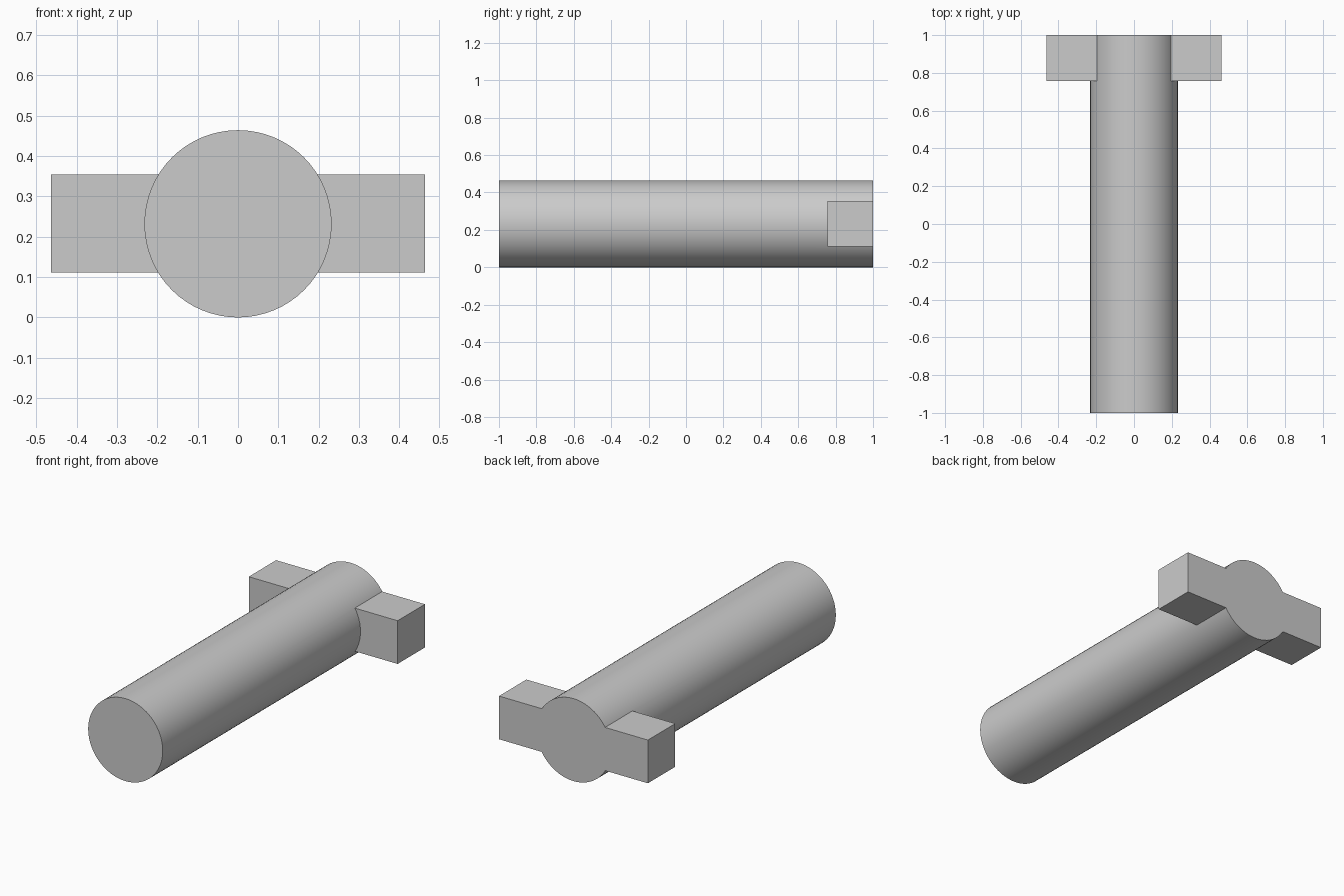
import bpy
import math

cube = bpy.data.objects.get("Cube")
if cube:
    bpy.data.objects.remove(cube, do_unlink=True)

RADIUS = 0.232
LUG_REACH = 0.463
LUG_SIZE = 0.243

# Plain grey for the whole part
grey = bpy.data.materials.new("light_grey")
grey.use_nodes = True
colour = (0.6, 0.6, 0.6, 1)
grey.diffuse_color = colour
grey.node_tree.nodes["Principled BSDF"].inputs["Base Color"].default_value = colour

# Crossbar whose two ends form the lugs, flush with the back end
bpy.ops.mesh.primitive_cube_add(size=1, location=(0, 1 - LUG_SIZE / 2, RADIUS + 0.001))
crossbar = bpy.context.object
crossbar.name = "lug_crossbar"
crossbar.scale = (2 * LUG_REACH, LUG_SIZE, LUG_SIZE)
bpy.ops.object.transform_apply(location=True, rotation=True, scale=True)
crossbar.data.materials.append(grey)

# Round shaft lying along y
bpy.ops.mesh.primitive_cylinder_add(vertices=64, radius=RADIUS, depth=2,
                                    location=(0, 0, RADIUS), rotation=(math.pi / 2, 0, 0))
shaft = bpy.context.object
shaft.name = "shaft_with_lugs"
bpy.ops.object.transform_apply(location=True, rotation=True, scale=True)
shaft.data.materials.append(grey)

# Fuse both into one solid
union = shaft.modifiers.new("fuse_lugs", 'BOOLEAN')
union.operation = 'UNION'
union.solver = 'EXACT'
union.object = crossbar
bpy.ops.object.modifier_apply(modifier=union.name)
bpy.data.objects.remove(crossbar, do_unlink=True)

# Smooth barrel, crisp edges
bpy.ops.object.shade_smooth_by_angle(angle=math.radians(30))
